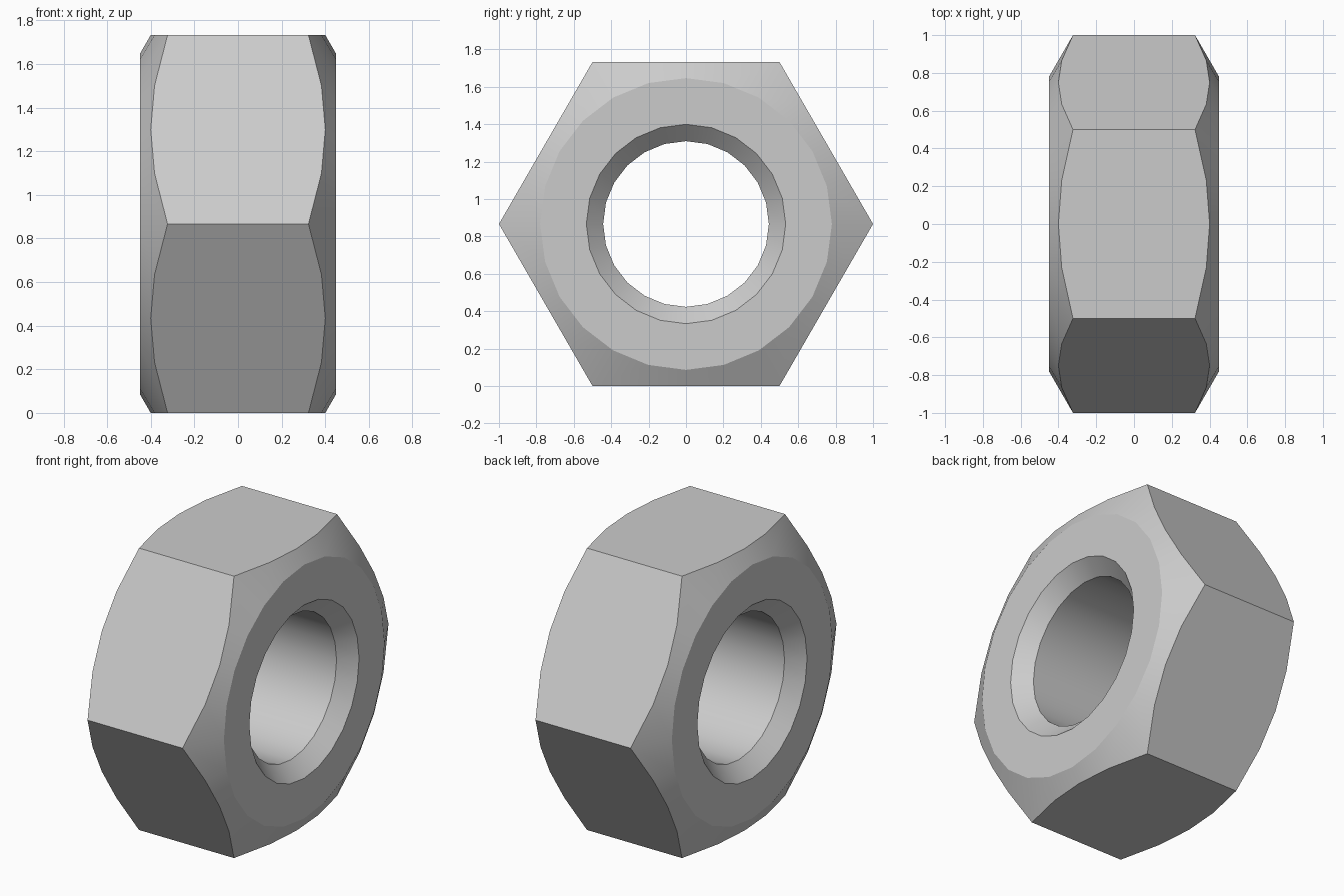
import bpy, bmesh
from math import cos, sin, pi, tan, radians

SIDES = 24                   # segments around the axis
APOTHEM = cos(pi / 6)        # hexagon corner radius is 1
HALF = 0.45                  # half thickness
FACE_R, SINK_R, BORE_R = 0.78, 0.533, 0.443
SINK = 0.09                  # countersink depth

if "Cube" in bpy.data.objects:
    bpy.data.objects.remove(bpy.data.objects["Cube"], do_unlink=True)

# plain steel grey
steel = bpy.data.materials.new("steel grey")
steel.use_nodes = True
steel.diffuse_color = (0.6, 0.6, 0.6, 1)
steel.node_tree.nodes["Principled BSDF"].inputs["Base Color"].default_value = (0.6, 0.6, 0.6, 1)


def hex_radius(a):
    """Distance from the axis to the hexagon at angle a (corners at 0, 60, ...)."""
    return APOTHEM / cos(a % (pi / 3) - pi / 6)


def cone_x(r):
    """Height of the 30 degree corner chamfer at radius r."""
    return HALF - (r - FACE_R) * tan(radians(30))


def section(a):
    """Closed profile (x, radius) of the nut at angle a."""
    r = hex_radius(a)
    half = [(cone_x(r), r), (HALF, FACE_R), (HALF, SINK_R), (HALF - SINK, BORE_R)]
    return half + [(-x, q) for x, q in reversed(half)]


# sweep the profile around the x axis
bm = bmesh.new()
rings = []
for i in range(SIDES):
    a = 2 * pi * i / SIDES
    rings.append([bm.verts.new((x, r * cos(a), r * sin(a) + APOTHEM)) for x, r in section(a)])
for i in range(SIDES):
    a, b = rings[i], rings[(i + 1) % SIDES]
    for j in range(len(a)):
        k = (j + 1) % len(a)
        bm.faces.new((a[j], a[k], b[k], b[j]))
bmesh.ops.recalc_face_normals(bm, faces=bm.faces)

mesh = bpy.data.meshes.new("hex_nut")
bm.to_mesh(mesh)
bm.free()
mesh.materials.append(steel)
nut = bpy.data.objects.new("hex_nut", mesh)
bpy.context.collection.objects.link(nut)

# smooth bore and chamfers, crisp hexagon edges
bpy.ops.object.select_all(action='DESELECT')
nut.select_set(True)
bpy.context.view_layer.objects.active = nut
bpy.ops.object.shade_smooth_by_angle(angle=radians(25))
